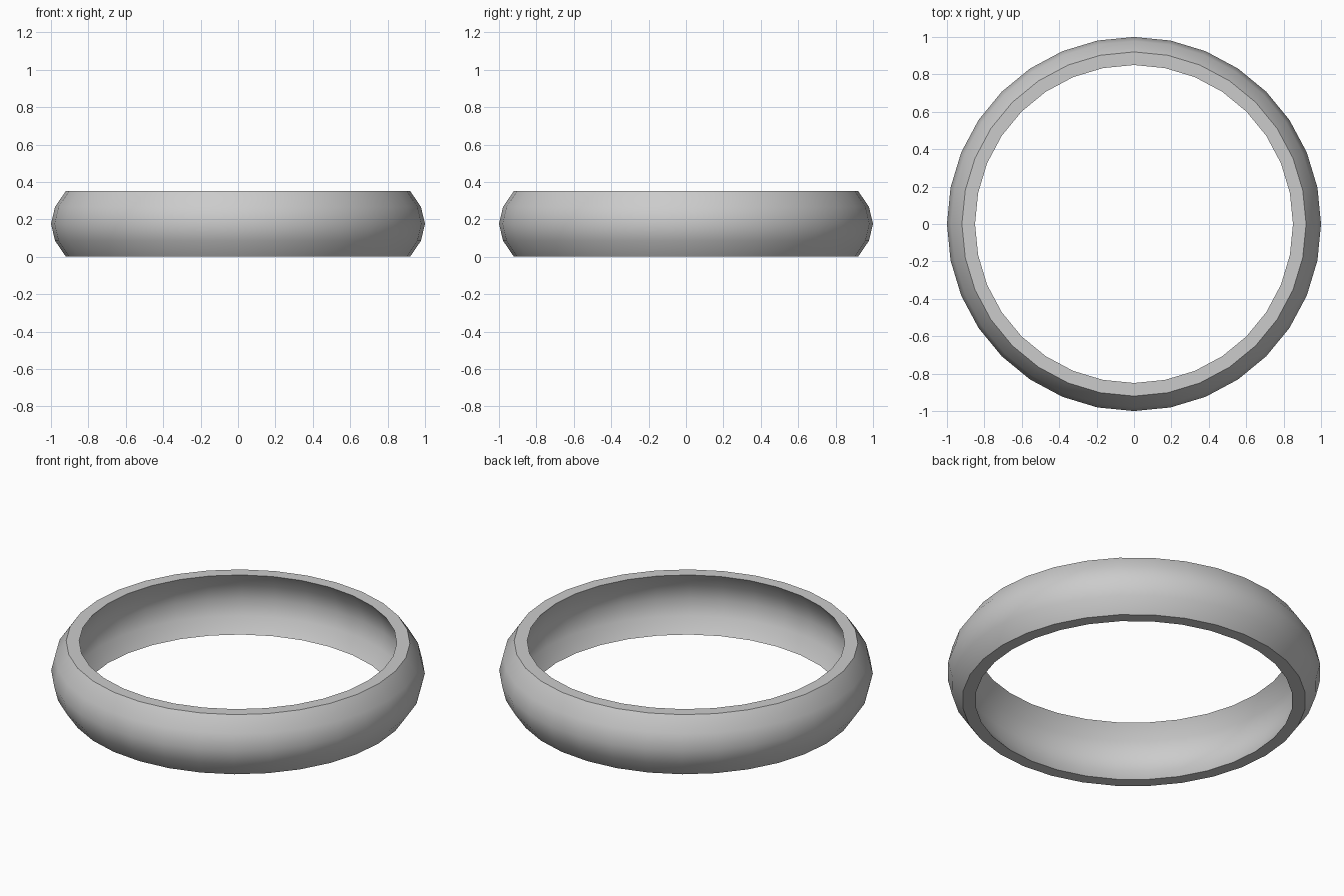
import bpy, bmesh
from math import cos, sin, tau, radians

if "Cube" in bpy.data.objects:
    bpy.data.objects.remove(bpy.data.objects["Cube"])

SEGMENTS = 32
# Closed band cross-section (radius, height): bulged outside, hollow inside
PROFILE = [(0.92, 0.0), (0.978, 0.085), (1.0, 0.176), (0.978, 0.267), (0.92, 0.352),
           (0.85, 0.352), (0.905, 0.267), (0.926, 0.176), (0.905, 0.085), (0.85, 0.0)]

# Ring band: revolve the cross-section around z
bm = bmesh.new()
rings = [[bm.verts.new((r * cos(tau * i / SEGMENTS), r * sin(tau * i / SEGMENTS), z))
          for r, z in PROFILE] for i in range(SEGMENTS)]
n = len(PROFILE)
for i in range(SEGMENTS):
    a, b = rings[i], rings[(i + 1) % SEGMENTS]
    for j in range(n):
        k = (j + 1) % n
        bm.faces.new((a[j], b[j], b[k], a[k]))
bmesh.ops.recalc_face_normals(bm, faces=bm.faces)

mesh = bpy.data.meshes.new("ring_band")
bm.to_mesh(mesh)
bm.free()
ring = bpy.data.objects.new("ring_band", mesh)
bpy.context.collection.objects.link(ring)

# Smooth walls, crisp rims
bpy.context.view_layer.objects.active = ring
ring.select_set(True)
bpy.ops.object.shade_smooth_by_angle(angle=radians(35))
